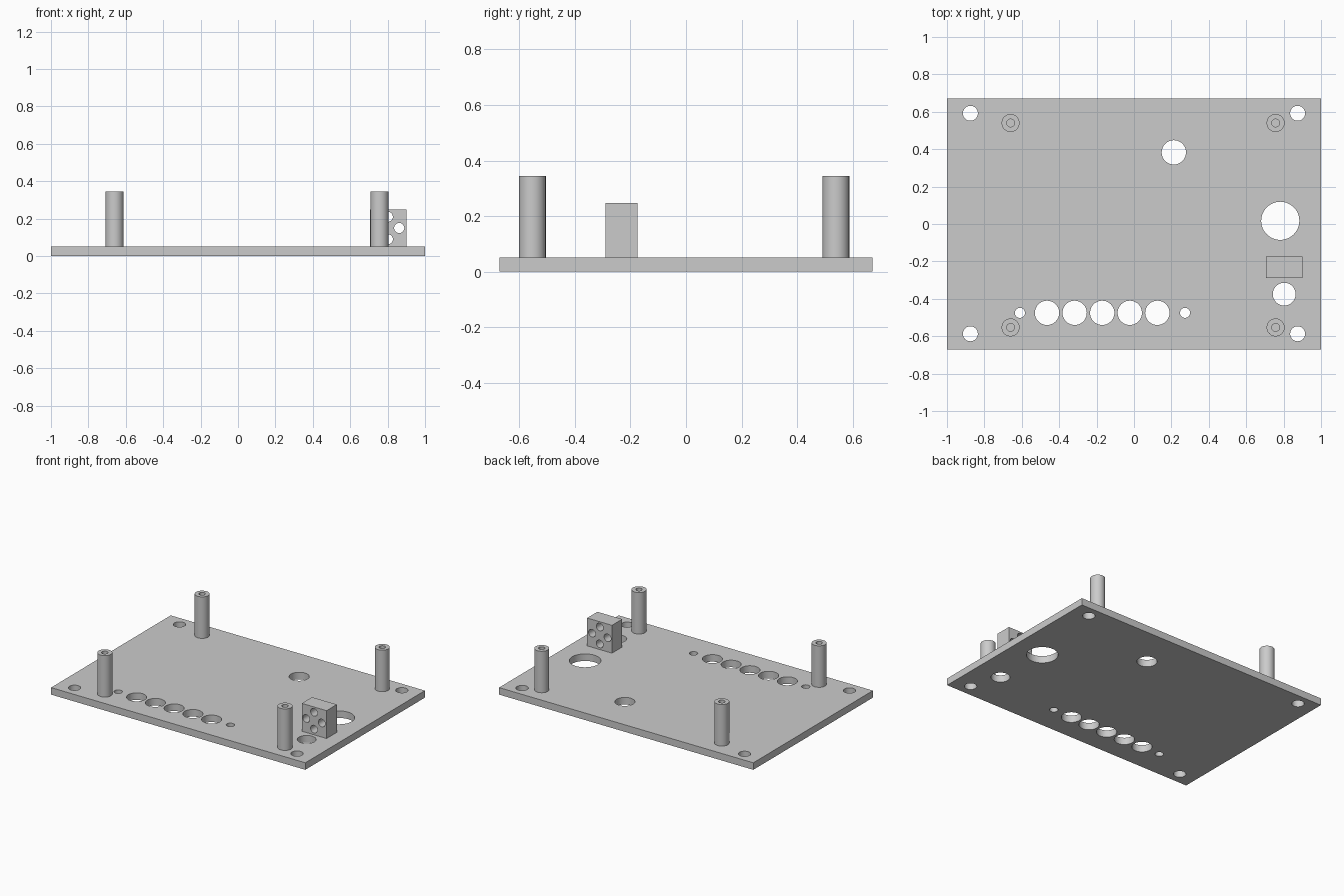
import bpy
import math

cube = bpy.data.objects.get("Cube")
if cube:
    bpy.data.objects.remove(cube, do_unlink=True)

GREY = (0.6, 0.6, 0.6, 1.0)
mat = bpy.data.materials.new("light grey plastic")
mat.use_nodes = True
mat.diffuse_color = GREY
mat.node_tree.nodes["Principled BSDF"].inputs["Base Color"].default_value = GREY

PLATE_TOP = 0.05
POST_TOP = 0.345


def box(name, low, high):
    centre = [(a + b) / 2 for a, b in zip(low, high)]
    bpy.ops.mesh.primitive_cube_add(size=1, location=centre)
    obj = bpy.context.object
    obj.name = name
    obj.scale = [b - a for a, b in zip(low, high)]
    bpy.ops.object.transform_apply(location=False, rotation=False, scale=True)
    obj.data.materials.append(mat)
    return obj


def cylinder(name, centre, radius, depth, along_y=False):
    bpy.ops.mesh.primitive_cylinder_add(
        vertices=48, radius=radius, depth=depth, location=centre,
        rotation=(math.pi / 2 if along_y else 0, 0, 0))
    obj = bpy.context.object
    obj.name = name
    obj.data.materials.append(mat)
    return obj


def drill(target, cutters):
    """Cut every cutter out of the target, then drop the cutters."""
    for cutter in cutters:
        cutter.hide_render = True
        bpy.context.view_layer.objects.active = target
        mod = target.modifiers.new("drill", 'BOOLEAN')
        mod.operation = 'DIFFERENCE'
        mod.solver = 'EXACT'
        mod.object = cutter
        bpy.ops.object.modifier_apply(modifier=mod.name)
        bpy.data.objects.remove(cutter, do_unlink=True)
    bpy.ops.object.select_all(action='DESELECT')
    target.select_set(True)
    bpy.context.view_layer.objects.active = target
    bpy.ops.object.shade_smooth_by_angle(angle=math.radians(30))


# Base plate with all its through holes
plate = box("base_plate", (-1, -0.672, 0), (1, 0.672, PLATE_TOP))
holes = [(x, y, 0.04) for x in (-0.875, 0.875) for y in (-0.587, 0.592)]
holes += [(-0.465 + 0.1475 * i, -0.475, 0.065) for i in range(5)]
holes += [(x, -0.475, 0.027) for x in (-0.61, 0.273)]
holes += [(0.213, 0.383, 0.065), (0.782, 0.017, 0.102), (0.803, -0.375, 0.061)]
drill(plate, [cylinder("hole_cutter", (x, y, 0.025), r, 0.2) for x, y, r in holes])

# Four standoff posts with blind screw bores
for side, x in (("right", -0.66), ("left", 0.757)):
    for end, y in (("front", -0.553), ("back", 0.54)):
        post = cylinder(f"{end}_{side}_post", (x, y, (PLATE_TOP + POST_TOP) / 2),
                        0.048, POST_TOP - PLATE_TOP)
        bore = cylinder("bore_cutter", (x, y, POST_TOP), 0.021, 0.4)
        drill(post, [bore])

# Cable block with four holes through it, front to back
block = box("cable_block", (0.705, -0.29, PLATE_TOP), (0.9, -0.175, 0.248))
spots = [(0.74, 0.15), (0.862, 0.15), (0.801, 0.21), (0.801, 0.09)]
drill(block, [cylinder("cable_cutter", (x, -0.23, z), 0.027, 0.3, along_y=True)
              for x, z in spots])
